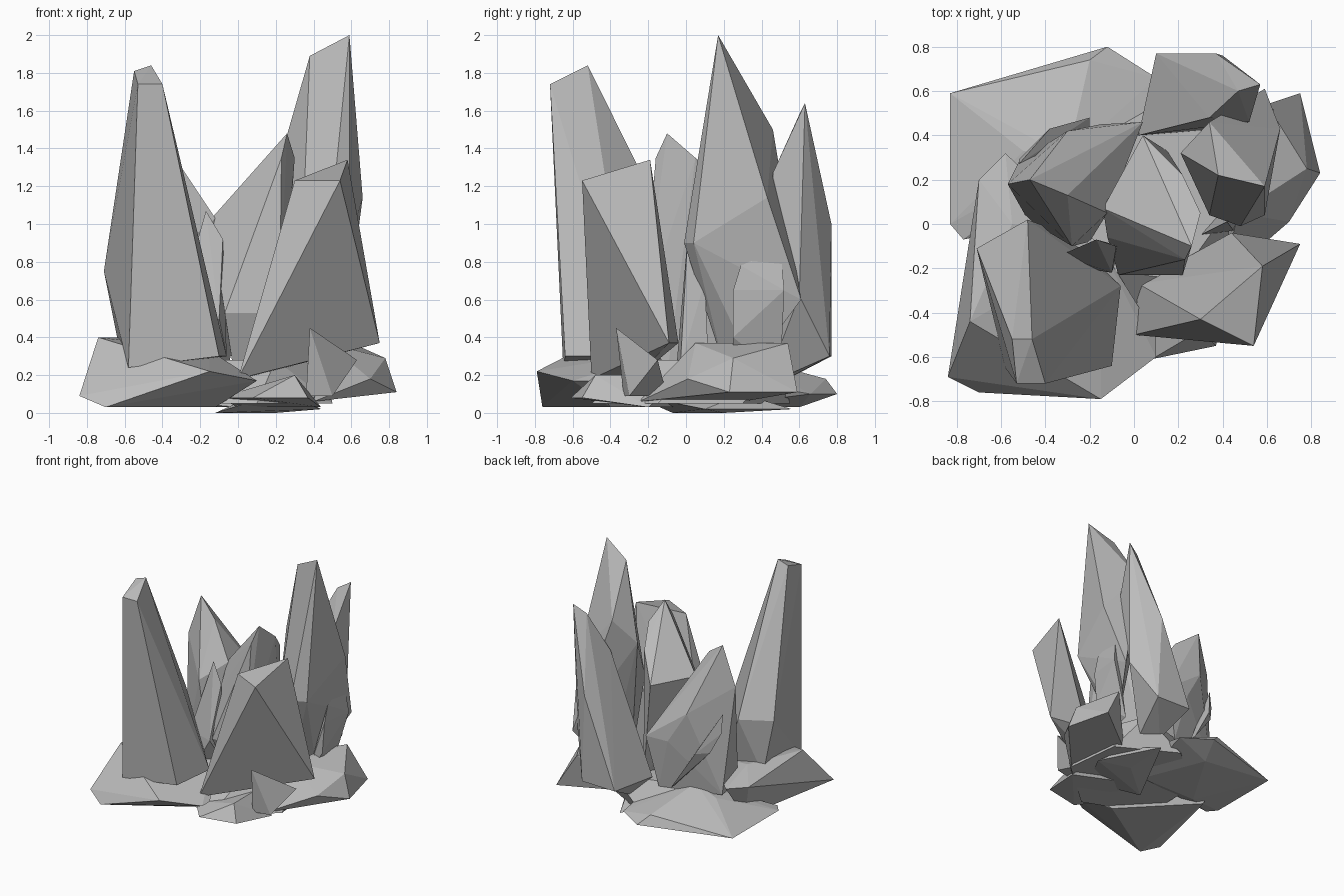
import bpy
import bmesh

# Remove the default object only
default_object = bpy.data.objects.get("Cube")
if default_object:
    bpy.data.objects.remove(default_object, do_unlink=True)

# One flat stone colour
stone = bpy.data.materials.new("stone_grey")
stone.use_nodes = True
stone.diffuse_color = (.5, .5, .5, 1)
shader = next(node for node in stone.node_tree.nodes if node.type == "BSDF_PRINCIPLED")
shader.inputs["Base Color"].default_value = stone.diffuse_color
shader.inputs["Roughness"].default_value = .8


def shard(name, sections):
    """Wrap a faceted convex skin round horizontal sections {height: [(x, y), ...]}."""
    mesh = bpy.data.meshes.new(name)
    bm = bmesh.new()
    for height, corners in sections.items():
        for x, y in corners:
            bm.verts.new((x, y, height))
    hull = bmesh.ops.convex_hull(bm, input=bm.verts[:])
    unused = {item for item in hull["geom_interior"] + hull["geom_unused"]
              if isinstance(item, bmesh.types.BMVert)}
    bmesh.ops.delete(bm, geom=list(unused), context="VERTS")
    bmesh.ops.dissolve_limit(bm, angle_limit=.03, verts=bm.verts[:], edges=bm.edges[:])
    bmesh.ops.recalc_face_normals(bm, faces=bm.faces[:])
    bm.to_mesh(mesh)
    bm.free()
    mesh.materials.append(stone)
    crystal = bpy.data.objects.new(name, mesh)
    bpy.context.collection.objects.link(crystal)
    return crystal


# Tall crystals, each listed from foot to tip
shard("front_left_crystal", {
    .24: [(-.58, -.65)],
    .3: [(-.1, -.64), (-.06, -.28), (-.3, -.05), (-.62, -.1)],
    .75: [(-.71, -.11), (-.48, .02)],
    1.74: [(-.53, -.72), (-.4, -.72)],
    1.81: [(-.55, -.52)],
    1.84: [(-.46, -.52)],
})
shard("front_right_crystal", {
    .18: [(0, -.5), (.02, -.27)],
    .37: [(.75, -.09), (.44, -.04)],
    1.23: [(.3, -.43), (.54, -.55)],
    1.34: [(.58, -.19)],
})
shard("tall_crystal", {
    .25: [(.35, .2), (.45, .35)],
    .6: [(.4, .1), (.59, .61)],
    .9: [(.34, .04), (.48, -.01), (.59, .04)],
    1.14: [(.66, .43)],
    1.3: [(.21, .32)],
    1.5: [(.34, .46)],
    1.89: [(.38, .22)],
    2: [(.59, .17)],
})
shard("middle_crystal", {
    .2: [(-.02, -.1), (.22, -.1), (.15, .33)],
    .53: [(-.07, -.23), (.22, -.23)],
    .85: [(-.12, -.06)],
    1.03: [(-.14, .07), (.04, .4)],
    1.2: [(.22, .22)],
    1.35: [(.23, -.16), (.3, .05)],
    1.48: [(.26, -.1)],
})
shard("back_right_crystal", {
    .15: [(.15, .48), (.3, .42)],
    .3: [(.1, .77), (.4, .76), (.02, .4)],
    .62: [(.55, .6)],
    1: [(.37, .77)],
    1.27: [(.52, .46), (.34, .48)],
    1.58: [(.47, .6)],
    1.64: [(.57, .63)],
})
shard("back_left_crystal", {
    .25: [(-.52, .28), (-.48, .02), (-.05, .42), (-.2, -.08)],
    .65: [(.04, .46), (-.15, .45)],
    .9: [(-.28, -.1), (-.3, .42)],
    1.03: [(-.12, .05)],
    1.1: [(-.57, .18)],
    1.3: [(-.3, .13)],
    1.42: [(-.47, .2)],
})

# Short crystals tucked between the tall ones
shard("inner_crystal", {
    .3: [(-.22, -.2), (-.06, -.1)],
    .5: [(-.33, -.14), (-.1, -.22)],
    .92: [(-.08, -.1)],
    1.07: [(-.17, -.07)],
})
shard("inner_right_crystal", {
    .25: [(.3, -.05), (.45, -.03), (.45, .12)],
    .7: [(.47, .1)],
    .95: [(.42, .01)],
})
shard("right_small_crystal", {
    .2: [(.45, .25), (.5, .5)],
    .4: [(.58, .25)],
    .65: [(.63, .52), (.6, .25)],
    .78: [(.6, .29)],
    .87: [(.6, .5)],
})
shard("left_blade", {
    .3: [(-.2, .48), (-.2, .43)],
    .6: [(-.46, .35), (-.38, .43)],
    .75: [(-.52, .29)],
    .9: [(-.52, .27)],
})
shard("front_spike", {
    .09: [(.36, -.33), (.5, -.3), (.4, -.1)],
    .28: [(.63, -.15)],
    .45: [(.38, -.37)],
})

# Broken slabs under the cluster
shard("front_left_slab", {
    .03: [(-.7, -.76), (-.12, -.4), (-.6, .1)],
    .09: [(-.84, -.69)],
    .17: [(.1, -.6), (.1, -.5)],
    .22: [(-.15, -.79)],
    .33: [(-.7, .2), (-.58, .32), (-.15, -.1)],
    .4: [(-.74, -.44), (-.55, 0)],
})
shard("back_left_slab", {
    .03: [(-.2, .6), (0, .1), (-.5, .1)],
    .1: [(-.83, .59), (-.12, .8), (.1, .66), (-.83, 0), (-.77, -.07)],
    .18: [(-.2, .74), (.1, .2)],
    .24: [(-.5, .33)],
    .3: [(-.3, .3)],
})
shard("right_slab", {
    .06: [(.35, .3), (.4, -.25)],
    .11: [(.84, .23), (.75, .59)],
    .18: [(.7, .01)],
    .29: [(.78, .25)],
    .37: [(.47, .05), (.5, .38), (.6, .54)],
})
shard("centre_slab", {
    .05: [(.45, .3), (.5, -.15), (.1, -.5), (-.4, -.3), (-.4, .2), (0, .55)],
    .28: [(.3, .5), (.45, .1), (.2, -.25), (-.2, -.2), (-.2, .35)],
})
shard("front_chip", {
    .03: [(0, 0), (.44, -.2)],
    .08: [(.08, -.61), (.37, -.55), (-.1, -.4)],
    .2: [(.3, -.48), (.3, 0)],
})
shard("bottom_chip", {
    0: [(-.12, -.07), (.2, .2)],
    .02: [(.44, .1), (.2, .56)],
    .1: [(.1, .1), (.3, .3), (.2, -.3)],
})
